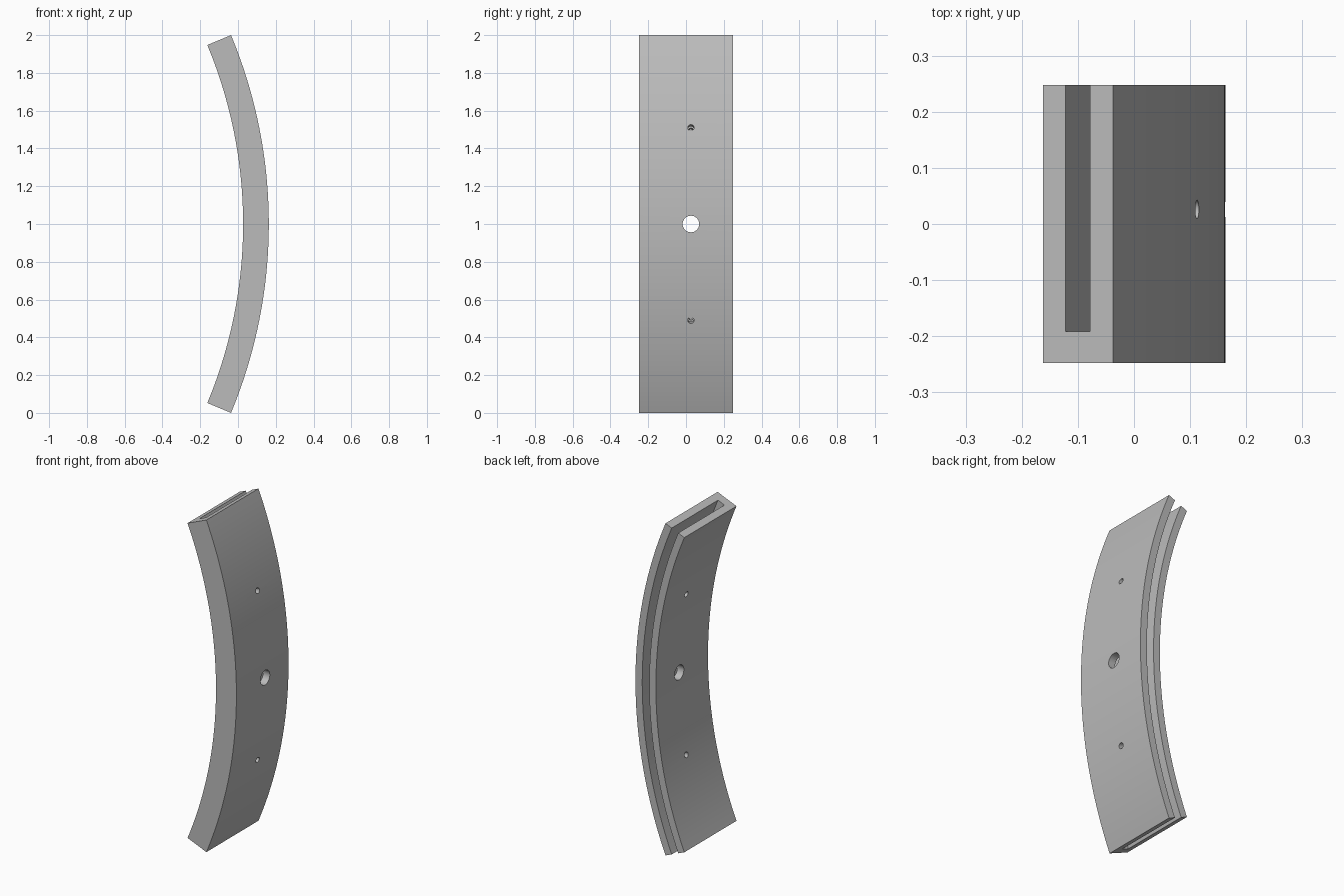
import bpy, bmesh, math
from mathutils import Matrix

cube = bpy.data.objects.get("Cube")
if cube:
    bpy.data.objects.remove(cube, do_unlink=True)

R_OUT, R_IN = 2.6, 2.464          # curved faces
SLOT_OUT, SLOT_IN = 2.555, 2.508  # groove walls
HALF_W, SLOT_FLOOR = 0.248, -0.192
CX, CZ = 0.163 - R_OUT, 1.0       # centre of curvature
SWEEP = math.asin(1 / R_OUT)      # half of the arc
SEGMENTS = 64
HOLE_Y = 0.026

grey = bpy.data.materials.new("plain grey")
grey.use_nodes = True
colour = (0.5, 0.5, 0.5, 1)
grey.diffuse_color = colour
grey.node_tree.nodes["Principled BSDF"].inputs["Base Color"].default_value = colour


def add_object(name, bm):
    bmesh.ops.recalc_face_normals(bm, faces=bm.faces)
    mesh = bpy.data.meshes.new(name)
    bm.to_mesh(mesh)
    bm.free()
    mesh.materials.append(grey)
    obj = bpy.data.objects.new(name, mesh)
    bpy.context.collection.objects.link(obj)
    return obj


# Curved plate: a C-shaped section, open at the back, swept along the arc
section = [(R_IN, -HALF_W), (R_OUT, -HALF_W), (R_OUT, HALF_W), (SLOT_OUT, HALF_W),
           (SLOT_OUT, SLOT_FLOOR), (SLOT_IN, SLOT_FLOOR), (SLOT_IN, HALF_W), (R_IN, HALF_W)]
bm = bmesh.new()
rings = []
for i in range(SEGMENTS + 1):
    a = SWEEP * (2 * i / SEGMENTS - 1)
    rings.append([bm.verts.new((CX + r * math.cos(a), y, CZ + r * math.sin(a)))
                  for r, y in section])
for low, high in zip(rings, rings[1:]):
    for j in range(len(section)):
        k = (j + 1) % len(section)
        bm.faces.new((low[j], low[k], high[k], high[j]))
bm.faces.new(rings[0])
bm.faces.new(rings[-1])
plate = add_object("curved_plate", bm)

# Radial through holes: a large one in the middle, a small one on either side
for name, angle, radius in (("centre_hole", 0, 0.044),
                            ("upper_hole", SWEEP / 2, 0.0165),
                            ("lower_hole", -SWEEP / 2, 0.0165)):
    bm = bmesh.new()
    place = (Matrix.Translation((CX, HOLE_Y, CZ)) @ Matrix.Rotation(-angle, 4, 'Y')
             @ Matrix.Translation(((R_IN + R_OUT) / 2, 0, 0)) @ Matrix.Rotation(math.pi / 2, 4, 'Y'))
    bmesh.ops.create_cone(bm, cap_ends=True, segments=32, radius1=radius, radius2=radius,
                          depth=0.3, matrix=place)
    cutter = add_object(name + "_cutter", bm)
    cutter.hide_render = True
    cut = plate.modifiers.new(name, 'BOOLEAN')
    cut.operation, cut.solver, cut.object = 'DIFFERENCE', 'EXACT', cutter
    bpy.context.view_layer.objects.active = plate
    bpy.ops.object.modifier_apply(modifier=cut.name)
    bpy.data.objects.remove(cutter, do_unlink=True)

# Smooth curved faces with crisp edges
bpy.ops.object.select_all(action='DESELECT')
plate.select_set(True)
bpy.context.view_layer.objects.active = plate
bpy.ops.object.shade_smooth_by_angle(angle=math.radians(30))
